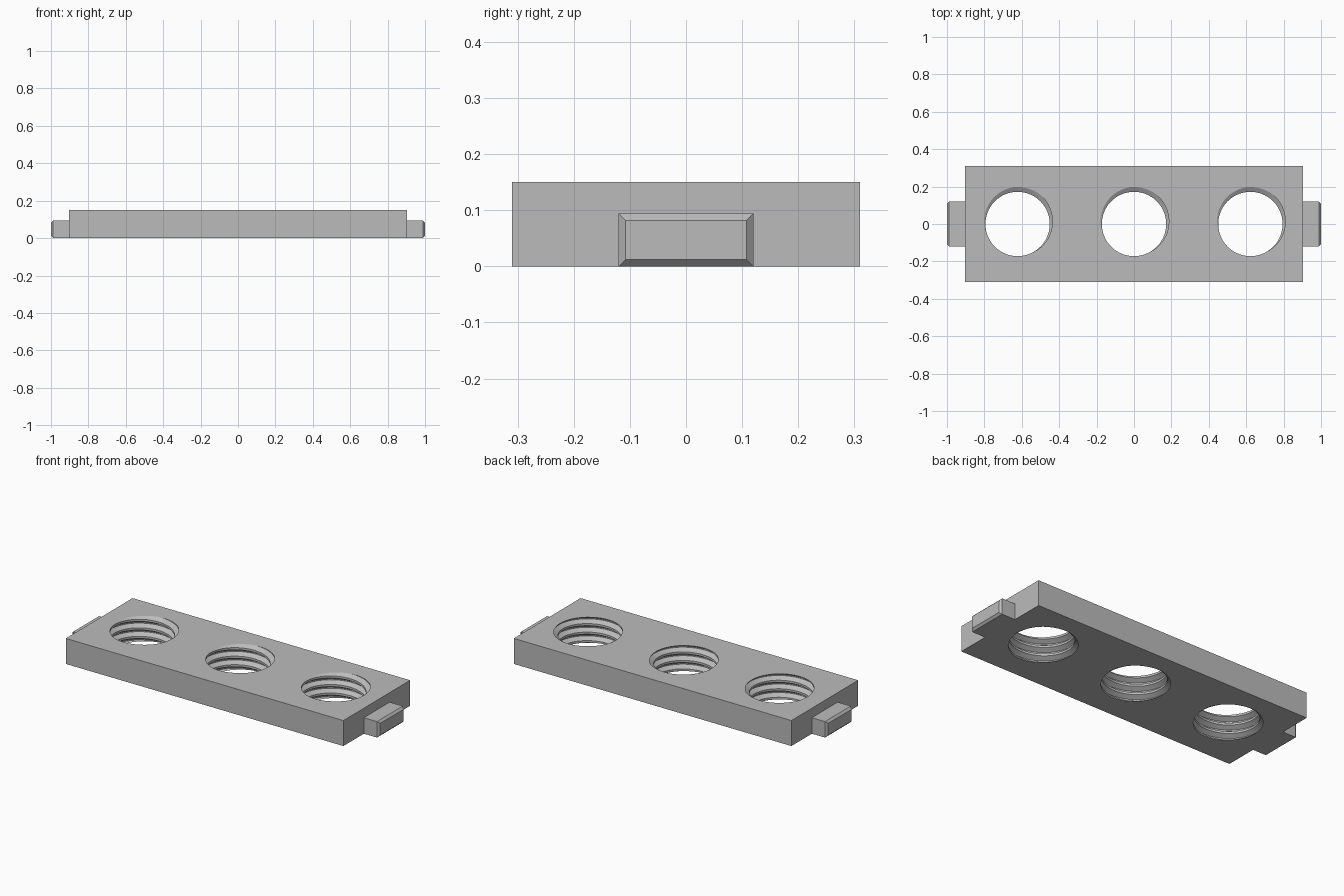
import bpy, bmesh
from math import pi, cos, sin, radians

if "Cube" in bpy.data.objects:
    bpy.data.objects.remove(bpy.data.objects["Cube"], do_unlink=True)

LENGTH, WIDTH, HEIGHT = 1.805, 0.62, 0.15
MINOR, MAJOR, PITCH = 0.172, 0.198, 0.05
SPACING, PHASE, SEGMENTS = 0.6225, radians(75), 64

grey = bpy.data.materials.new("plain grey")
grey.use_nodes = True
colour = (0.5, 0.5, 0.5, 1)
grey.diffuse_color = colour
grey.node_tree.nodes["Principled BSDF"].inputs["Base Color"].default_value = colour


def make_object(name, bm):
    bmesh.ops.recalc_face_normals(bm, faces=bm.faces)
    mesh = bpy.data.meshes.new(name)
    bm.to_mesh(mesh)
    bm.free()
    mesh.materials.append(grey)
    obj = bpy.data.objects.new(name, mesh)
    bpy.context.collection.objects.link(obj)
    return obj


def box(size, centre):
    bm = bmesh.new()
    bmesh.ops.create_cube(bm, size=1)
    bmesh.ops.scale(bm, vec=size, verts=bm.verts)
    bmesh.ops.translate(bm, vec=centre, verts=bm.verts)
    return bm


def add_thread(bm, cx):
    """Closed helical core whose surface is a trapezoidal screw thread."""
    # One pitch of the profile: (fraction of pitch from groove centre, radius)
    profile = [(-3 / 8, MINOR), (-1 / 16, MAJOR), (1 / 16, MAJOR), (3 / 8, MINOR)]
    step = len(profile)
    turns = range(-3, 4)
    cols = []
    for i in range(SEGMENTS):
        a = 2 * pi * i / SEGMENTS
        cols.append([bm.verts.new((cx + r * cos(a + PHASE), r * sin(a + PHASE),
                                   HEIGHT + PITCH * (i / SEGMENTS + k + u - 1)))
                     for k in turns for u, r in profile])
    # The last column meets the first one a full pitch higher
    extra = [bm.verts.new((v.co.x, v.co.y, v.co.z + PITCH)) for v in cols[0][-step:]]
    cols.append(cols[0][step:] + extra)
    for a, b in zip(cols, cols[1:]):
        for j in range(len(a) - 1):
            bm.faces.new((a[j], b[j], b[j + 1], a[j + 1]))
    # Close both spiral ends with fans well outside the plate
    low = [c[0] for c in cols] + cols[0][1:step][::-1]
    high = [c[-1] for c in cols] + extra[:-1][::-1]
    for rim, z in ((low, -0.5), (high, 0.7)):
        apex = bm.verts.new((cx, 0, z))
        for p, q in zip(rim, rim[1:] + rim[:1]):
            bm.faces.new((apex, p, q))


# Plate with three threaded through holes
plate = make_object("plate", box((LENGTH, WIDTH, HEIGHT), (0, 0, HEIGHT / 2)))
bm = bmesh.new()
for n in (-1, 0, 1):
    add_thread(bm, n * SPACING)
cutter = make_object("thread_cutter", bm)
cutter.hide_render = True

cut = plate.modifiers.new("threaded holes", 'BOOLEAN')
cut.operation = 'DIFFERENCE'
cut.solver = 'EXACT'
cut.object = cutter
bpy.context.view_layer.objects.active = plate
plate.select_set(True)
bpy.ops.object.modifier_apply(modifier=cut.name)
bpy.data.objects.remove(cutter, do_unlink=True)
bpy.ops.object.shade_smooth_by_angle(angle=radians(25))

# End tabs with a chamfered outer face
TAB_START, TAB_WIDTH, TAB_HEIGHT, CHAMFER = LENGTH / 2, 0.24, 0.094, 0.012
for side, name in ((1, "left_tab"), (-1, "right_tab")):
    length = 1 - TAB_START
    bm = box((length, TAB_WIDTH, TAB_HEIGHT),
             (side * (TAB_START + length / 2), 0, TAB_HEIGHT / 2))
    outer = [e for e in bm.edges if all(v.co.x * side > 0.99 for v in e.verts)]
    bmesh.ops.bevel(bm, geom=outer, offset=CHAMFER, segments=1, affect='EDGES')
    make_object(name, bm)
